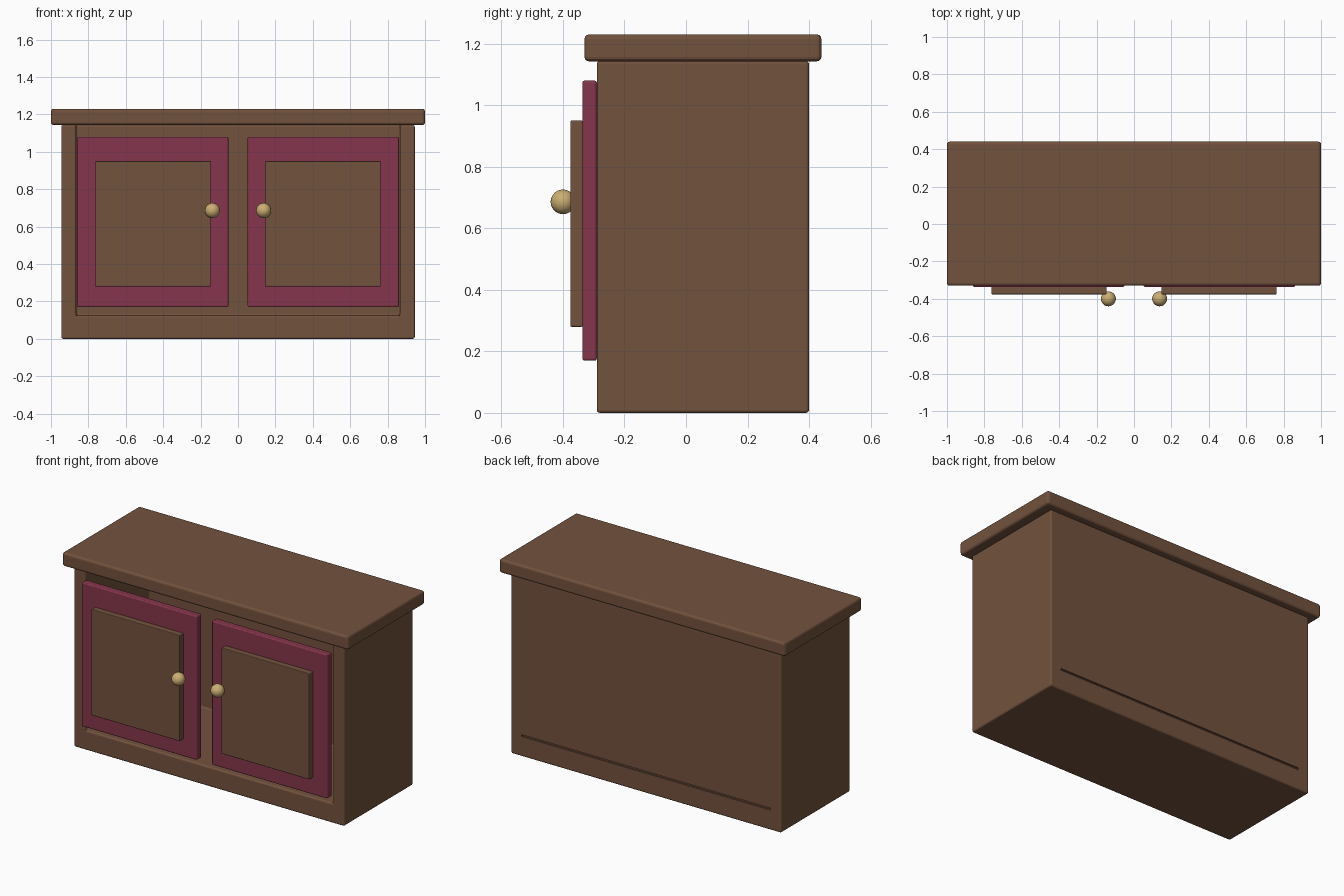
import bpy
import bmesh
from mathutils import Matrix

cube = bpy.data.objects.get("Cube")
if cube:
    bpy.data.objects.remove(cube, do_unlink=True)


def material(name, rgb):
    m = bpy.data.materials.new(name)
    m.use_nodes = True
    m.diffuse_color = (*rgb, 1)
    m.node_tree.nodes["Principled BSDF"].inputs["Base Color"].default_value = (*rgb, 1)
    return m


wood = material("brown wood", (0.17, 0.084, 0.047))
paint = material("maroon paint", (0.235, 0.036, 0.072))
brass = material("pale brass", (0.6, 0.42, 0.17))


def add_object(name, bm, mat):
    me = bpy.data.meshes.new(name)
    bm.to_mesh(me)
    bm.free()
    me.materials.append(mat)
    ob = bpy.data.objects.new(name, me)
    bpy.context.collection.objects.link(ob)
    return ob


def add_bevel(ob, width, segments=3):
    b = ob.modifiers.new("rounded edges", "BEVEL")
    b.width = width
    b.segments = segments
    b.limit_method = "ANGLE"


def box(name, x, y, z, mat, bevel=0):
    """Box spanning the given (low, high) ranges."""
    bm = bmesh.new()
    spans = (x, y, z)
    centre = [(a + b) / 2 for a, b in spans]
    size = [b - a for a, b in spans]
    bmesh.ops.create_cube(bm, size=1, matrix=Matrix.LocRotScale(centre, None, size))
    ob = add_object(name, bm, mat)
    if bevel:
        add_bevel(ob, bevel)
    return ob


def cut(ob, cutter):
    m = ob.modifiers.new("cut", "BOOLEAN")
    m.operation = "DIFFERENCE"
    m.solver = "EXACT"
    m.object = cutter
    cutter.hide_render = True
    cutter.hide_viewport = True
    cutter.display_type = "WIRE"


def smooth(ob):
    bpy.ops.object.select_all(action="DESELECT")
    ob.select_set(True)
    bpy.context.view_layer.objects.active = ob
    bpy.ops.object.shade_smooth_by_angle()


# Carcass: hollow box open at the front, with a thin seam across the back
carcass = box("carcass", (-0.945, 0.945), (-0.29, 0.40), (0, 1.143), wood)
cavity = box("cavity_cutter", (-0.865, 0.865), (-0.5, 0.35), (0.125, 1.3), wood)
seam = box("seam_cutter", (-0.87, 0.87), (0.39, 0.5), (0.126, 0.138), wood)
cut(carcass, cavity)
add_bevel(carcass, 0.01)
cut(carcass, seam)

# Overhanging top board
box("top_board", (-1, 1), (-0.33, 0.44), (1.143, 1.23), wood, 0.014)

# Pair of doors, each with a raised panel and a round knob
for side, s in (("left", 1), ("right", -1)):
    def span(a, b):
        return tuple(sorted((s * a, s * b)))

    box(side + "_door", span(0.052, 0.86), (-0.337, -0.29), (0.17, 1.08), paint, 0.007)
    box(side + "_door_panel", span(0.146, 0.763), (-0.376, -0.335), (0.28, 0.95), wood, 0.004)
    bm = bmesh.new()
    bmesh.ops.create_uvsphere(bm, u_segments=32, v_segments=16, radius=0.04,
                              matrix=Matrix.Translation((s * 0.137, -0.40, 0.686)))
    smooth(add_object(side + "_knob", bm, brass))
